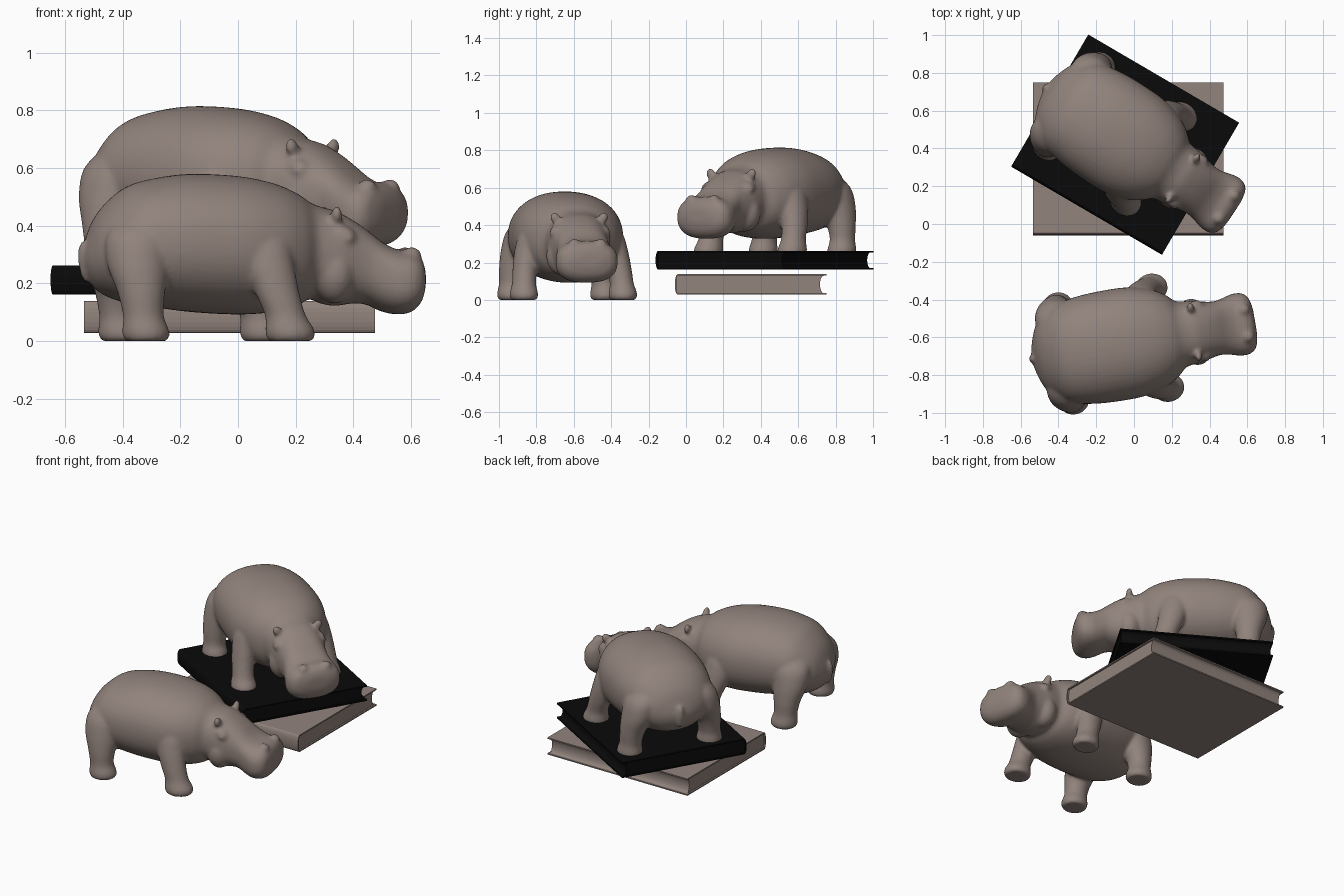
import bpy, bmesh, math
from mathutils import Matrix, Vector

if "Cube" in bpy.data.objects:
    bpy.data.objects.remove(bpy.data.objects["Cube"])


def material(name, rgb):
    m = bpy.data.materials.new(name)
    m.diffuse_color = (*rgb, 1)
    m.use_nodes = True
    m.node_tree.nodes["Principled BSDF"].inputs["Base Color"].default_value = m.diffuse_color
    return m


TAUPE = material("warm grey", (0.285, 0.227, 0.202))
BLACK = material("black", (0.003, 0.003, 0.003))


def new_object(name, mesh, mat):
    if not mesh.materials:
        mesh.materials.append(mat)
    ob = bpy.data.objects.new(name, mesh)
    bpy.context.collection.objects.link(ob)
    return ob


def smooth_stations(st, steps=5):
    """Catmull-Rom interpolation through tuples of section values."""
    out = []
    for i in range(len(st) - 1):
        a, b, c, d = (st[max(0, min(len(st) - 1, i + k))] for k in (-1, 0, 1, 2))
        for s in range(steps):
            t = s / steps
            out.append([0.5 * (2 * q + (r - p) * t + (2 * p - 5 * q + 4 * r - w) * t * t
                               + (3 * q - p - 3 * r + w) * t ** 3)
                        for p, q, r, w in zip(a, b, c, d)])
    out.append(list(st[-1]))
    return out


def loft(bm, rings):
    rows = [[bm.verts.new(p) for p in ring] for ring in rings]
    n = len(rows[0])
    for r0, r1 in zip(rows, rows[1:]):
        for i in range(n):
            bm.faces.new((r0[i], r0[(i + 1) % n], r1[(i + 1) % n], r1[i]))
    bm.faces.new(rows[0][::-1])
    bm.faces.new(rows[-1])


def oval(n, power):
    """Unit superellipse points."""
    for i in range(n):
        a = 2 * math.pi * i / n
        c, s = math.cos(a), math.sin(a)
        yield (math.copysign(abs(c) ** (2 / power), c),
               math.copysign(abs(s) ** (2 / power), s))


def ball(bm, loc, size, rot=(0, 0, 0)):
    m = (Matrix.Translation(loc)
         @ Matrix.Rotation(rot[2], 4, 'Z') @ Matrix.Rotation(rot[1], 4, 'Y')
         @ Matrix.Rotation(rot[0], 4, 'X') @ Matrix.Diagonal((*size, 1)))
    bmesh.ops.create_uvsphere(bm, u_segments=24, v_segments=16, radius=1, matrix=m)


# ---- hippo: torso and head, sections as (x, bottom, top, half width, squareness)
TORSO = [(-.545, .26, .31, .04, 2), (-.53, .22, .36, .10, 2), (-.50, .18, .43, .17, 2),
         (-.45, .15, .49, .22, 2.1), (-.38, .13, .54, .262, 2.2), (-.28, .115, .567, .285, 2.2),
         (-.16, .10, .580, .295, 2.2), (0, .092, .572, .293, 2.2), (.12, .10, .548, .265, 2.2),
         (.20, .12, .515, .222, 2.2), (.25, .145, .482, .178, 2.2), (.29, .13, .465, .170, 2.3),
         (.34, .122, .452, .165, 2.3), (.40, .13, .42, .150, 2.4), (.45, .127, .385, .143, 2.5),
         (.50, .105, .345, .152, 2.6), (.55, .093, .320, .165, 2.6), (.60, .098, .315, .162, 2.5),
         (.635, .13, .292, .132, 2.4), (.650, .18, .25, .07, 2.2)]
# legs, sections as (x, y, z, radius x, radius y)
FRONT_LEG = [(.140, .268, 0, .076, .066), (.140, .268, .018, .086, .076), (.136, .268, .045, .084, .074),
             (.122, .265, .09, .071, .064), (.095, .255, .17, .077, .066), (.070, .235, .27, .086, .07),
             (.060, .205, .36, .085, .07), (.055, .15, .43, .05, .05)]
BACK_LEG = [(-.365, .252, 0, .072, .066), (-.365, .252, .018, .082, .076), (-.368, .252, .045, .080, .074),
            (-.375, .25, .09, .071, .066), (-.380, .238, .17, .083, .077), (-.385, .205, .27, .110, .098),
            (-.375, .175, .37, .115, .098), (-.35, .13, .45, .07, .06)]

bm = bmesh.new()
loft(bm, [[(x, w * c, (b + t) / 2 + (t - b) / 2 * s) for c, s in oval(48, p)]
          for x, b, t, w, p in smooth_stations(TORSO)])
for side in (-1, 1):
    for leg in (FRONT_LEG, BACK_LEG):
        loft(bm, [[(x + rx * c, side * y + ry * s, z) for c, s in oval(32, 2)]
                  for x, y, z, rx, ry in smooth_stations(leg)])
    # ears, brows with eyes, cheeks, nostril bumps
    ball(bm, (.325, side * .128, .435), (.020, .028, .036), (-side * .6, 0, 0))
    ball(bm, (.350, side * .128, .362), (.048, .034, .036), (0, .3, 0))
    ball(bm, (.362, side * .146, .354), (.024, .020, .020))
    ball(bm, (.325, side * .090, .235), (.075, .088, .105))
    ball(bm, (.600, side * .072, .295), (.034, .034, .032))
# short hanging tail
ball(bm, (-.540, 0, .275), (.022, .024, .075), (0, -.1, 0))
bmesh.ops.recalc_face_normals(bm, faces=bm.faces)
rough = bpy.data.meshes.new("hippo_rough")
bm.to_mesh(rough)
bm.free()

# fuse the parts into one soft skin
helper = new_object("hippo_helper", rough, TAUPE)
rem = helper.modifiers.new("fuse", 'REMESH')
rem.mode = 'VOXEL'
rem.voxel_size = 0.0095
sm = helper.modifiers.new("soften", 'SMOOTH')
sm.factor, sm.iterations = 0.5, 10
dg = bpy.context.evaluated_depsgraph_get()
skin = bpy.data.meshes.new_from_object(helper.evaluated_get(dg))
bpy.data.objects.remove(helper)
skin.materials.clear()
skin.polygons.foreach_set("use_smooth", [True] * len(skin.polygons))
skin.polygons.foreach_set("material_index", [0] * len(skin.polygons))

for name, loc, turn in (("hippo_on_floor", (0, -.625, 0), 9.5),
                        ("hippo_on_books", (-.012, .421, .235), -33.5)):
    ob = new_object(name, skin, TAUPE)
    ob.location = loc
    ob.rotation_euler.z = math.radians(turn)


# ---- books: profiles in (y, z) extruded along x
def extrude_profile(name, pts, length, mat):
    b = bmesh.new()
    loft(b, [[(x, y, z) for y, z in pts] for x in (-length / 2, length / 2)])
    bmesh.ops.recalc_face_normals(b, faces=b.faces)
    me = bpy.data.meshes.new(name)
    b.to_mesh(me)
    b.free()
    return new_object(name, me, mat)


def book(prefix, mat, length, width, height, loc, turn):
    h, w, t, bulge = height / 2, width / 2, 0.008, 0.016

    def arc(y, depth, half, n=10):
        return [(y - depth * math.cos(a), half * math.sin(a))
                for a in (math.pi * (i / n - .5) for i in range(n + 1))]

    spine = -w + bulge
    # cover: rounded spine outside, hollow inside
    cover = ([(w, -h + t), (w, -h)] + arc(spine, bulge, h) + [(w, h), (w, h - t)]
             + arc(spine, bulge - t, h - t)[::-1])
    # pages: rounded at the spine, hollow fore edge
    inner = h - t + .0005
    pages = arc(spine, bulge - t, inner) + arc(w - .012, .022, inner)[::-1]
    for part, pts, ln in (("cover", cover, length), ("pages", pages, length - .02)):
        ob = extrude_profile(prefix + part, pts, ln, mat)
        ob.location = loc
        ob.rotation_euler.z = math.radians(turn)


book("lower_book_", TAUPE, 1.01, .81, .110, (-.03, .345, .083), 0)
book("upper_book_", BLACK, .925, .81, .100, (-.047, .42, .212), -30.3)
